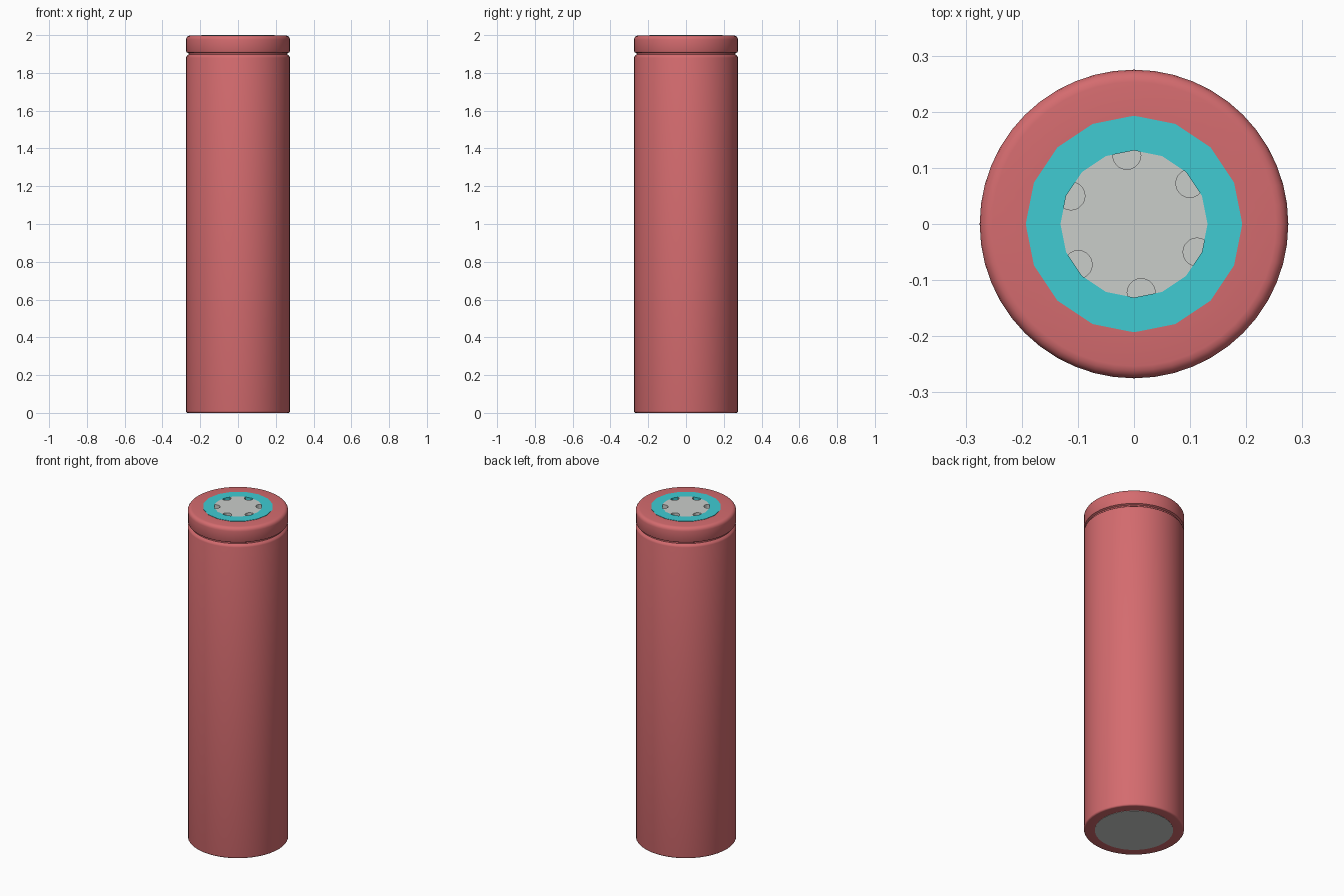
import bpy, bmesh, math
from mathutils import Matrix

cube = bpy.data.objects.get("Cube")
if cube:
    bpy.data.objects.remove(cube, do_unlink=True)


def material(name, rgb):
    m = bpy.data.materials.new(name)
    m.use_nodes = True
    m.diffuse_color = (*rgb, 1)
    m.node_tree.nodes["Principled BSDF"].inputs["Base Color"].default_value = (*rgb, 1)
    return m


RED = material("red_wrap", (0.66, 0.148, 0.158))
TEAL = material("teal_insulator", (0.05, 0.60, 0.65))
GREY = material("light_grey_metal", (0.59, 0.61, 0.59))


def add_object(name, bm, mat=None, smooth=None):
    bmesh.ops.recalc_face_normals(bm, faces=bm.faces)
    mesh = bpy.data.meshes.new(name)
    bm.to_mesh(mesh)
    bm.free()
    ob = bpy.data.objects.new(name, mesh)
    bpy.context.collection.objects.link(ob)
    if mat:
        mesh.materials.append(mat)
    if smooth:
        bpy.ops.object.select_all(action='DESELECT')
        ob.select_set(True)
        bpy.context.view_layer.objects.active = ob
        bpy.ops.object.shade_smooth_by_angle(angle=math.radians(smooth))
    return ob


def lathe(name, profile, sides, mat, smooth=None):
    """Revolve a closed (radius, z) loop around the z axis."""
    bm = bmesh.new()
    rings = []
    for i in range(sides):
        a = math.pi / 2 + 2 * math.pi * i / sides
        rings.append([bm.verts.new((r * math.cos(a), r * math.sin(a), z)) for r, z in profile])
    n = len(profile)
    for i in range(sides):
        p, q = rings[i], rings[(i + 1) % sides]
        for j in range(n):
            k = (j + 1) % n
            bm.faces.new((p[j], q[j], q[k], p[k]))
    return add_object(name, bm, mat, smooth)


def prism(bm, sides, radius, z0, z1, x=0, y=0):
    bmesh.ops.create_cone(bm, cap_ends=True, segments=sides, radius1=radius, radius2=radius,
                          depth=z1 - z0, matrix=Matrix.Translation((x, y, (z0 + z1) / 2)))


def corner(r, z, radius, start, steps=4):
    """Quarter-round profile points about (r, z)."""
    return [(r + radius * math.cos(math.radians(start + 90 * i / steps)),
             z + radius * math.sin(math.radians(start + 90 * i / steps))) for i in range(steps + 1)]


# Outer wrap with rounded rims and the crimp groove near the top
R = 0.275
wrap = [(0.20, 0.0)]
wrap += corner(R - 0.010, 0.010, 0.010, -90)
wrap += [(R, 1.880), (R - 0.003, 1.889), (R - 0.013, 1.897),
         (R - 0.013, 1.904), (R - 0.003, 1.909), (R, 1.916)]
wrap += corner(R - 0.022, 1.976, 0.022, 0)
wrap += [(0.175, 1.998), (0.175, 1.95)]
lathe("outer_wrap", wrap, 48, RED, 35)

# Teal insulating washer around the terminal
lathe("insulator_ring", [(0.131, 1.95), (0.193, 1.95), (0.193, 2.0), (0.131, 2.0)], 16, TEAL)

# Positive terminal with six vent notches along its rim
bm = bmesh.new()
prism(bm, 16, 0.1325, 1.94, 2.0)
terminal = add_object("positive_terminal", bm, GREY)

bm = bmesh.new()
for i in range(6):
    a = math.radians(96 + 60 * i)
    prism(bm, 20, 0.025, 1.975, 2.05, 0.123 * math.cos(a), 0.123 * math.sin(a))
cutter = add_object("vent_cutter", bm, GREY)
cutter.hide_render = True
cutter.display_type = 'WIRE'

cut = terminal.modifiers.new("vents", 'BOOLEAN')
cut.operation = 'DIFFERENCE'
cut.solver = 'EXACT'
cut.object = cutter
bpy.ops.object.select_all(action='DESELECT')
terminal.select_set(True)
bpy.context.view_layer.objects.active = terminal
bpy.ops.object.modifier_apply(modifier=cut.name)
bpy.data.objects.remove(cutter, do_unlink=True)

# Negative terminal, flush with the underside
bm = bmesh.new()
prism(bm, 32, 0.215, 0.0, 0.03)
base = add_object("negative_terminal", bm, GREY, 35)
for v in base.data.vertices:
    if v.co.z < 0.01:
        v.co.z = -0.001
